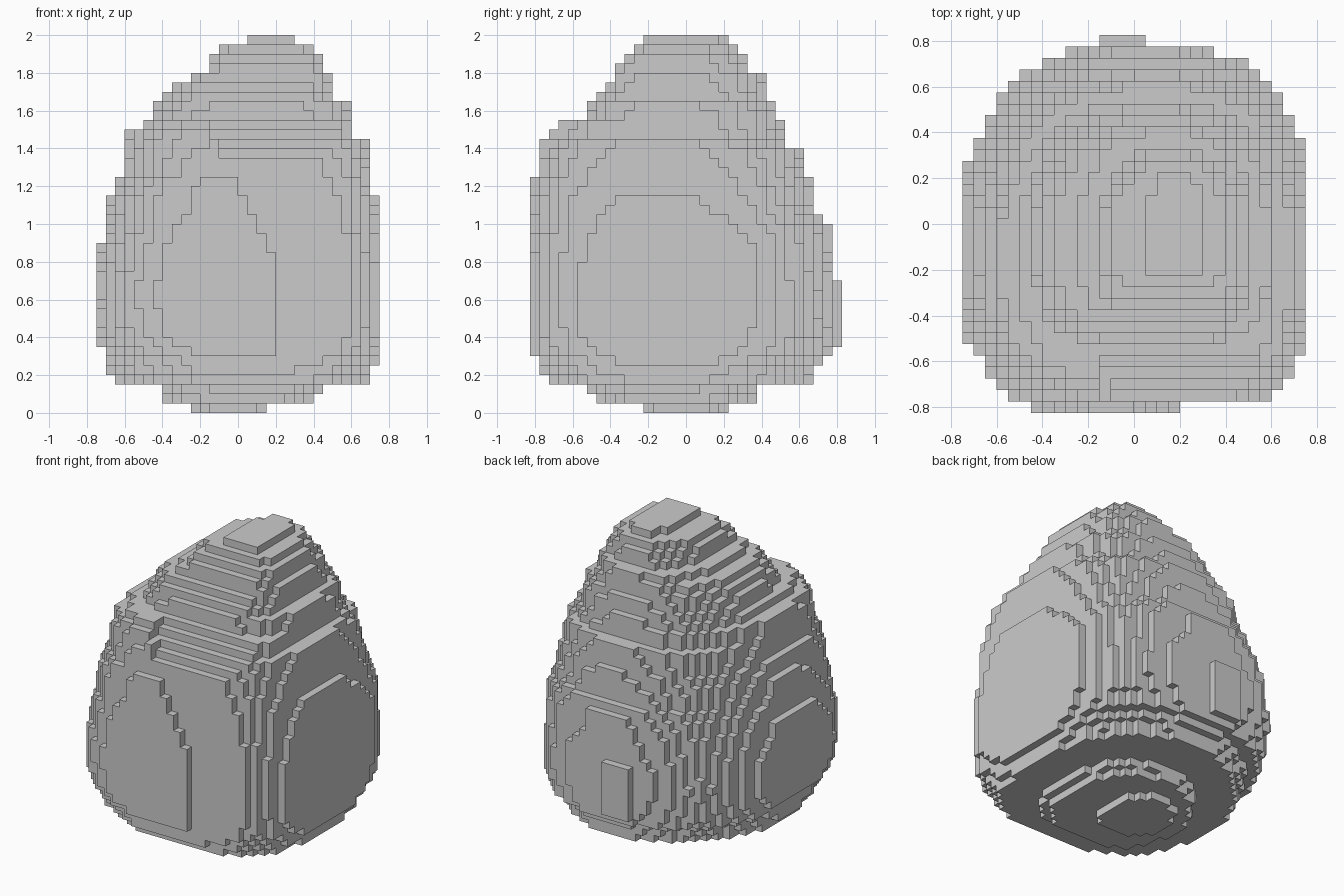
import bpy
import bmesh
import math
from mathutils import Vector, noise

cube = bpy.data.objects.get("Cube")
if cube:
    bpy.data.objects.remove(cube, do_unlink=True)

CELL = 0.05
LAYERS = 40

# Stepped side profiles in cells: (top layer of the step, reach from the axis)
LEFT = [(1, 3), (2, 8), (3, 9), (5, 14), (23, 15), (29, 14), (33, 12),
        (36, 10), (38, 9), (39, 8), (40, 6)]
RIGHT = [(1, 5), (3, 8), (4, 13), (7, 14), (18, 15), (23, 14), (25, 13), (30, 12),
         (31, 10), (33, 9), (34, 8), (35, 7), (36, 5), (38, 3), (39, 2), (40, -1)]
FRONT = [(1, 4), (2, 9), (3, 10), (4, 14), (6, 15), (25, 16), (29, 15),
         (31, 14), (33, 10), (36, 9), (38, 8), (39, 6), (40, 5)]
BACK = [(1, 4), (3, 7), (5, 13), (6, 14), (20, 15), (21, 14),
        (25, 13), (28, 12), (31, 10), (33, 9), (36, 8), (38, 6), (39, 5), (40, 4)]


def reach(profile, layer):
    """Return the stepped reach and a gently sloped one for a layer."""
    start = 0
    for i, (top, size) in enumerate(profile):
        if layer < top:
            t = (layer + 0.5 - start) / (top - start)
            grows_in = i == 0 or profile[i - 1][1] < size
            grows_out = i + 1 < len(profile) and profile[i + 1][1] > size
            if grows_in and grows_out:
                slope = 0.9 * t - 0.45
            elif grows_in:
                slope = 0.9 * math.sin(math.pi * t ** 0.75) - 0.42
            else:
                slope = 0.45 - 0.9 * t
            return size, size + slope
        start = top


def squareness(east, rear, layer):
    """Each upright corner is rounded by its own amount, more so underneath."""
    if rear:
        power = 2.6 if east else 2.1
    else:
        power = 3.8 if east else 3.0
    return power - 0.4 if layer < 6 else power


def front_limit(ix, layer):
    """Set the front back, east of a slanted step, so it leans in higher up."""
    if ix >= min(4, 11.5 - layer * 0.5):
        return min(15, 15 - (layer - 26) * 0.8)
    return 16


def layer_cells(layer):
    """Fill one layer with a rounded square that differs at each corner."""
    (xp, sxp), (xn, sxn) = reach(LEFT, layer), reach(RIGHT, layer)
    (yp, syp), (yn, syn) = reach(BACK, layer), reach(FRONT, layer)
    cx, cy = (xp - xn) / 2, (yp - yn) / 2
    for ix in range(-xn, xp):
        for iy in range(-yn, yp + 1):
            if -iy > front_limit(ix, layer):
                continue
            # Rows straddle the axis from front to back, so they reach half a cell further
            x, y = ix + 0.5, iy
            dx = (x - cx) / (sxp - cx) if x > cx else (cx - x) / (sxn + cx)
            dy = (y - cy) / (syp + 0.5 - cy) if y > cy else (cy - y) / (syn + 0.5 + cy)
            power = squareness(x > cx, y > cy, layer)
            rough = 0.05 * noise.noise(Vector((x, y, layer)) * 0.31)
            if dx ** power + dy ** power < 1.0 + rough:
                yield ix, iy, layer


cells = {c for layer in range(LAYERS) for c in layer_cells(layer)}

# Small raised plate on the back
cells |= {(ix, 16, layer) for ix in range(-3, 1) for layer in range(7, 14)}

# Skin the filled cells: one square for every exposed side
bm = bmesh.new()
corners = {}


def corner(p):
    if p not in corners:
        corners[p] = bm.verts.new((p[0] * CELL, (p[1] - 0.5) * CELL, p[2] * CELL))
    return corners[p]


for cell in sorted(cells):
    for axis in range(3):
        u, v = (axis + 1) % 3, (axis + 2) % 3
        for side in (0, 1):
            near = list(cell)
            near[axis] += 2 * side - 1
            if tuple(near) in cells:
                continue
            ring = []
            for du, dv in ((0, 0), (1, 0), (1, 1), (0, 1)):
                p = list(cell)
                p[axis] += side
                p[u] += du
                p[v] += dv
                ring.append(corner(tuple(p)))
            bm.faces.new(ring if side else ring[::-1])

# Merge squares lying in the same plane into larger flat faces
bmesh.ops.dissolve_limit(bm, angle_limit=0.01, verts=bm.verts[:], edges=bm.edges[:])

mesh = bpy.data.meshes.new("blocky_boulder")
bm.to_mesh(mesh)
bm.free()

# Plain stone colour
stone = bpy.data.materials.new("stone_grey")
stone.use_nodes = True
grey = (0.6, 0.6, 0.6, 1.0)
stone.diffuse_color = grey
stone.node_tree.nodes["Principled BSDF"].inputs["Base Color"].default_value = grey
mesh.materials.append(stone)

boulder = bpy.data.objects.new("blocky_boulder", mesh)
bpy.context.collection.objects.link(boulder)
